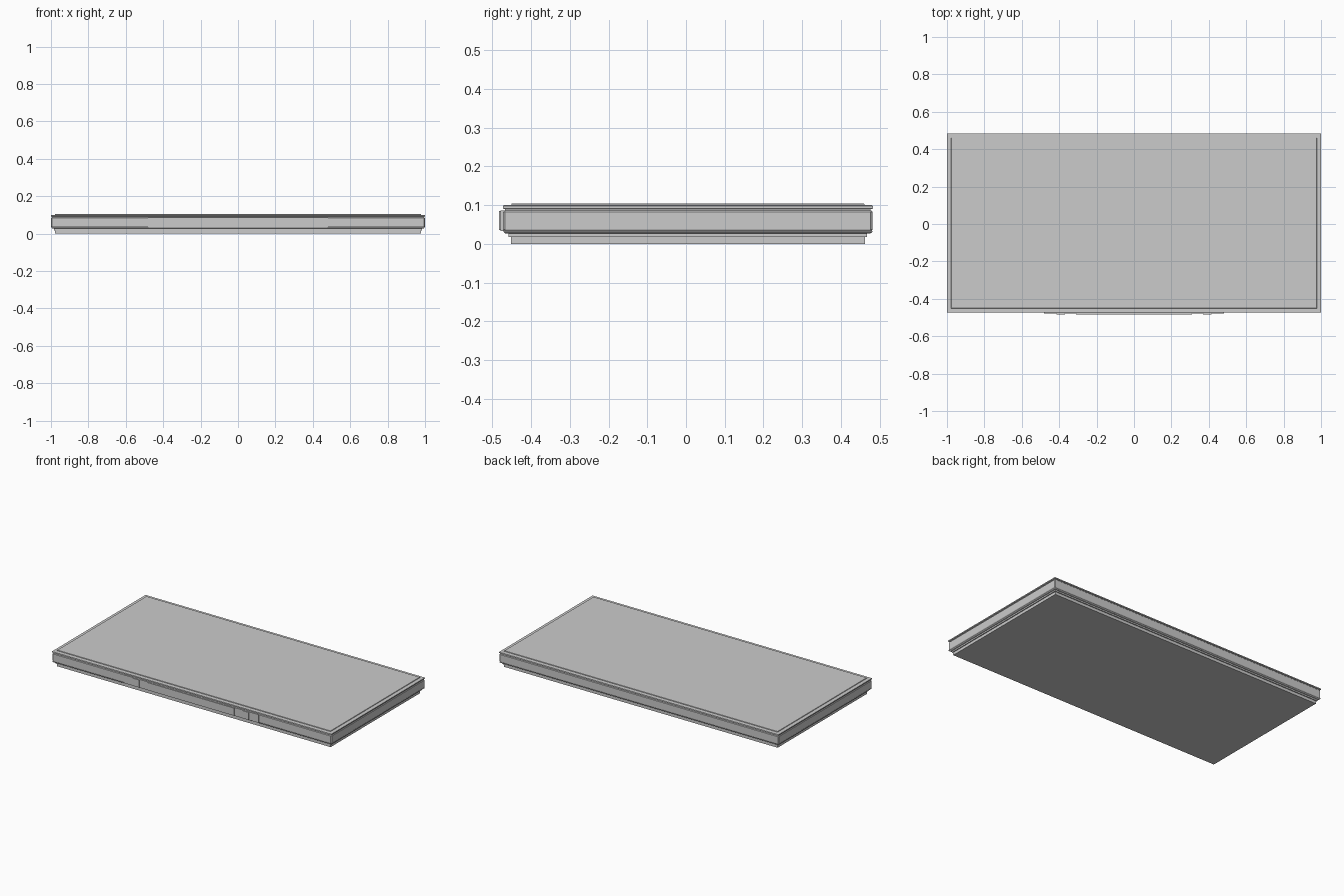
import bpy, bmesh

if "Cube" in bpy.data.objects:
    bpy.data.objects.remove(bpy.data.objects["Cube"])

CY = 0.005            # the slab sits slightly back of centre
HX, HY = 1.0, 0.478   # outer half sizes


def ring_points(inset, z, cut):
    """Rectangle inset from the outer size, with optional chamfered corners."""
    x, y = HX - inset, HY - inset
    if cut == 0:
        pts = [(-x, -y), (x, -y), (x, y), (-x, y)]
    else:
        pts = [(-x + cut, -y), (x - cut, -y), (x, -y + cut), (x, y - cut),
               (x - cut, y), (-x + cut, y), (-x, y - cut), (-x, -y + cut)]
    return [(px, py + CY, z) for px, py in pts]


def moulded_slab(name, profile, cut=0.0):
    """Closed slab swept from (inset, z) profile points, bottom to top."""
    bm = bmesh.new()
    rings = [[bm.verts.new(p) for p in ring_points(i, z, cut)] for i, z in profile]
    for a, b in zip(rings, rings[1:]):
        n = len(a)
        for k in range(n):
            bm.faces.new((a[k], a[(k + 1) % n], b[(k + 1) % n], b[k]))
    bm.faces.new(rings[0][::-1])
    bm.faces.new(rings[-1])
    return finish(name, bm)


def box(name, x0, x1, y0, y1, z0, z1):
    bm = bmesh.new()
    bmesh.ops.create_cube(bm, size=1)
    for v in bm.verts:
        v.co.x = x1 if v.co.x > 0 else x0
        v.co.y = y1 if v.co.y > 0 else y0
        v.co.z = z1 if v.co.z > 0 else z0
    return finish(name, bm)


def finish(name, bm):
    bmesh.ops.recalc_face_normals(bm, faces=bm.faces)
    mesh = bpy.data.meshes.new(name)
    bm.to_mesh(mesh)
    bm.free()
    ob = bpy.data.objects.new(name, mesh)
    bpy.context.collection.objects.link(ob)
    return ob


# Stepped foot
moulded_slab("plinth", [(0.021, 0), (0.021, 0.018), (0.015, 0.018), (0.015, 0.028)])

# Thin moulding under the main band
moulded_slab("lower_moulding", [(0.008, 0.027), (0.005, 0.028), (0.002, 0.031),
                                (0.002, 0.034), (0.005, 0.036)])

# Main band with clipped vertical corners
moulded_slab("main_band", [(0.003, 0.034), (0.001, 0.037), (0.001, 0.083), (0.004, 0.086)],
             cut=0.005)

# Recess, projecting lip and raised top sheet
moulded_slab("top_recess", [(0.006, 0.085), (0.006, 0.091)])
moulded_slab("top_lip", [(0.003, 0.090), (0.0, 0.092), (0.0, 0.098), (0.003, 0.100)])
moulded_slab("top_sheet", [(0.022, 0.099), (0.022, 0.103), (0.023, 0.104)])

# Shallow front panel with a raised centre and side strips
box("front_panel", -0.48, 0.48, -0.4785, -0.46, 0.034, 0.087)
box("front_panel_centre", -0.31, 0.31, -0.483, -0.47, 0.036, 0.085)
for side, name in ((-1, "left_front_strip"), (1, "right_front_strip")):
    a, b = sorted((side * 0.37, side * 0.415))
    box(name, a, b, -0.483, -0.47, 0.036, 0.085)
